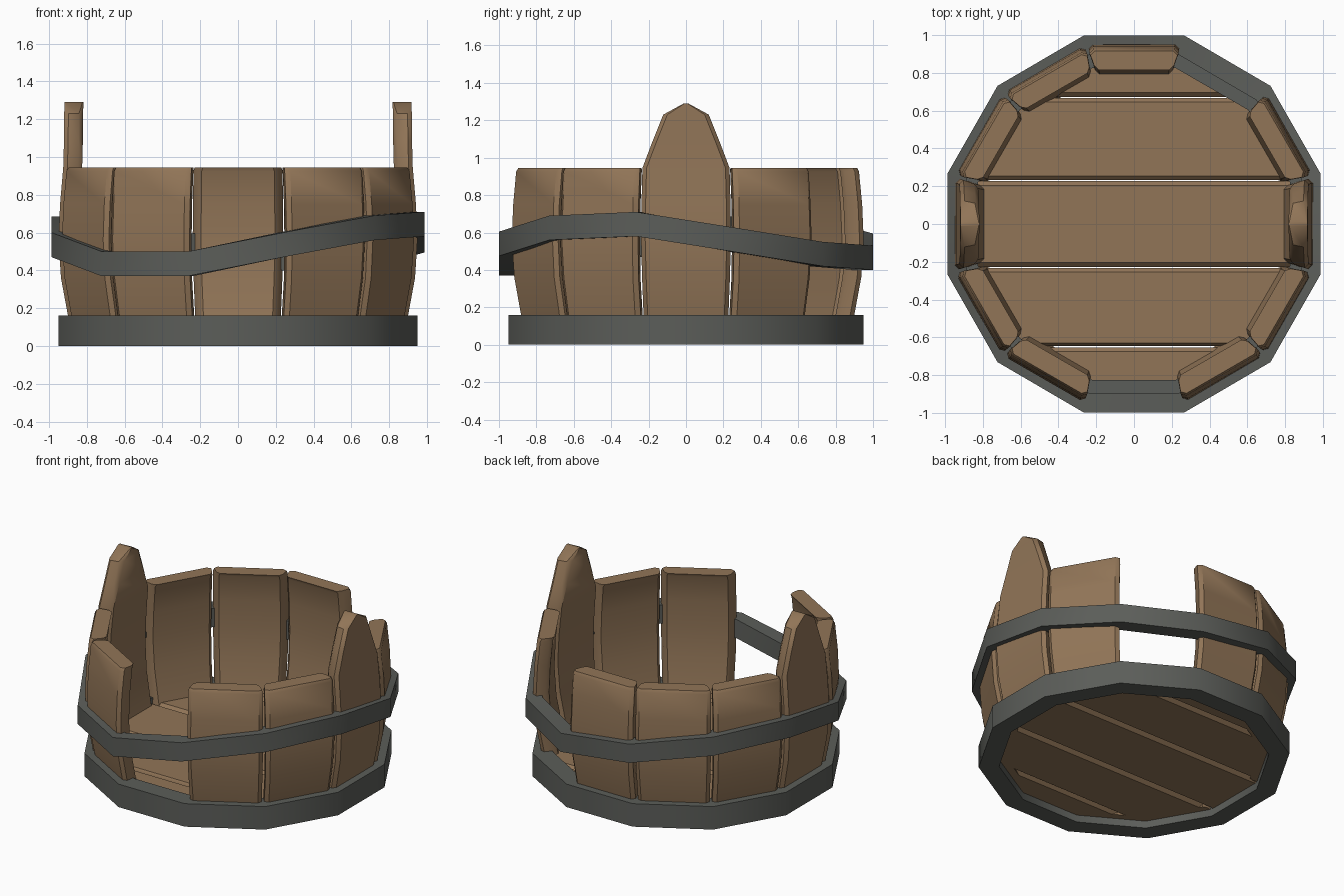
import bpy, bmesh, math
from mathutils import Vector, Matrix

if "Cube" in bpy.data.objects:
    bpy.data.objects.remove(bpy.data.objects["Cube"])


def material(name, rgb):
    m = bpy.data.materials.new(name)
    m.diffuse_color = (*rgb, 1)
    m.use_nodes = True
    m.node_tree.nodes["Principled BSDF"].inputs["Base Color"].default_value = m.diffuse_color
    return m


WOOD = material("brown wood", (0.285, 0.178, 0.096))
IRON = material("dark grey iron", (0.105, 0.11, 0.10))
STEP = math.radians(30)
COS15 = math.cos(STEP / 2)


def finish(bm, name, mat):
    bmesh.ops.recalc_face_normals(bm, faces=bm.faces)
    me = bpy.data.meshes.new(name)
    bm.to_mesh(me)
    bm.free()
    me.materials.append(mat)
    ob = bpy.data.objects.new(name, me)
    bpy.context.collection.objects.link(ob)
    bpy.ops.object.select_all(action='DESELECT')
    ob.select_set(True)
    bpy.context.view_layer.objects.active = ob
    bpy.ops.object.shade_smooth_by_angle(angle=math.radians(40))
    return ob


def loft(bm, loops, closed):
    """Skin matching loops of points; cap the ends unless closed."""
    rows = [[bm.verts.new(p) for p in loop] for loop in loops]
    n = len(rows[0])
    for i in range(len(rows) if closed else len(rows) - 1):
        a, b = rows[i], rows[(i + 1) % len(rows)]
        for j in range(n):
            k = (j + 1) % n
            bm.faces.new((a[j], a[k], b[k], b[j]))
    if not closed:
        bm.faces.new(rows[0])
        bm.faces.new(rows[-1])


# Staves: (height, outer distance, half width), bulging at the middle
BODY = [(0.05, 0.875, 0.222), (0.16, 0.90, 0.227), (0.36, 0.937, 0.235),
        (0.56, 0.95, 0.24), (0.75, 0.942, 0.238)]
SHORT = BODY + [(0.925, 0.925, 0.236), (0.945, 0.915, 0.23)]
TALL = BODY + [(0.945, 0.925, 0.233), (1.09, 0.921, 0.178),
               (1.23, 0.92, 0.122), (1.29, 0.918, 0.012)]
THICK = 0.10


def stave(name, angle, levels):
    bm = bmesh.new()
    rot = Matrix.Rotation(angle, 3, 'Z')
    loops = []
    for z, r, w in levels:
        c = min(0.022, w * 0.4)
        t = r - THICK
        half = [(r - c, w), (r, w - c), (r, -w + c), (r - c, -w),
                (t + c, -w + 0.02 * min(1, w * 5)), (t, -w + 2 * c),
                (t, w - 2 * c), (t + c, w - 0.02 * min(1, w * 5))]
        loops.append([rot @ Vector((x, y, z)) for x, y in half])
    loft(bm, loops, False)
    finish(bm, name, WOOD)


for k in range(12):
    if k in (2, 9):          # two staves are missing
        continue
    tall = k in (0, 6)
    stave(f"{'handle' if tall else 'wall'}_stave_{k}", k * STEP, TALL if tall else SHORT)


# Iron bands: twelve-sided hoops with a rectangular section
def band(name, inner, outer, height, centres, sy):
    bm = bmesh.new()
    loops = []
    for k, zc in enumerate(centres):
        a = (k + 0.5) * STEP
        lo, hi = zc - height / 2, zc + height / 2
        loops.append([(r / COS15 * math.cos(a), r / COS15 * math.sin(a) * sy, z)
                      for r, z in ((outer, lo), (outer, hi), (inner, hi), (inner, lo))])
    loft(bm, loops, True)
    finish(bm, name, IRON)


band("lower_band", 0.825, 0.95, 0.16, [0.08] * 12, 1.0)
band("upper_band", 0.885, 0.987, 0.13,
     [0.56, 0.485, 0.465, 0.53, 0.60, 0.62,
      0.535, 0.435, 0.435, 0.54, 0.625, 0.645], 1.012)


# Floor planks: strips cut from a twelve-sided disc
cuts = [-0.9, -0.65, -0.23, 0.23, 0.67, 0.9]
for i in range(5):
    bm = bmesh.new()
    R = 0.86 / COS15
    bm.faces.new([bm.verts.new((R * math.cos((k + 0.5) * STEP),
                                R * math.sin((k + 0.5) * STEP), 0.05)) for k in range(12)])
    for y, s in ((cuts[i] + 0.003, -1), (cuts[i + 1] - 0.003, 1)):
        bmesh.ops.bisect_plane(bm, geom=bm.verts[:] + bm.edges[:] + bm.faces[:],
                               plane_co=(0, y, 0), plane_no=(0, s, 0), clear_outer=True)
    ext = bmesh.ops.extrude_face_region(bm, geom=bm.faces[:])
    bmesh.ops.translate(bm, vec=(0, 0, 0.08),
                        verts=[v for v in ext['geom'] if isinstance(v, bmesh.types.BMVert)])
    bmesh.ops.recalc_face_normals(bm, faces=bm.faces)
    long_edges = [e for e in bm.edges
                  if abs(e.verts[0].co.y - e.verts[1].co.y) < 1e-4
                  and abs(e.verts[0].co.z - e.verts[1].co.z) < 1e-4]
    bmesh.ops.bevel(bm, geom=long_edges, offset=0.022, segments=1, affect='EDGES')
    finish(bm, f"floor_plank_{i + 1}", WOOD)
